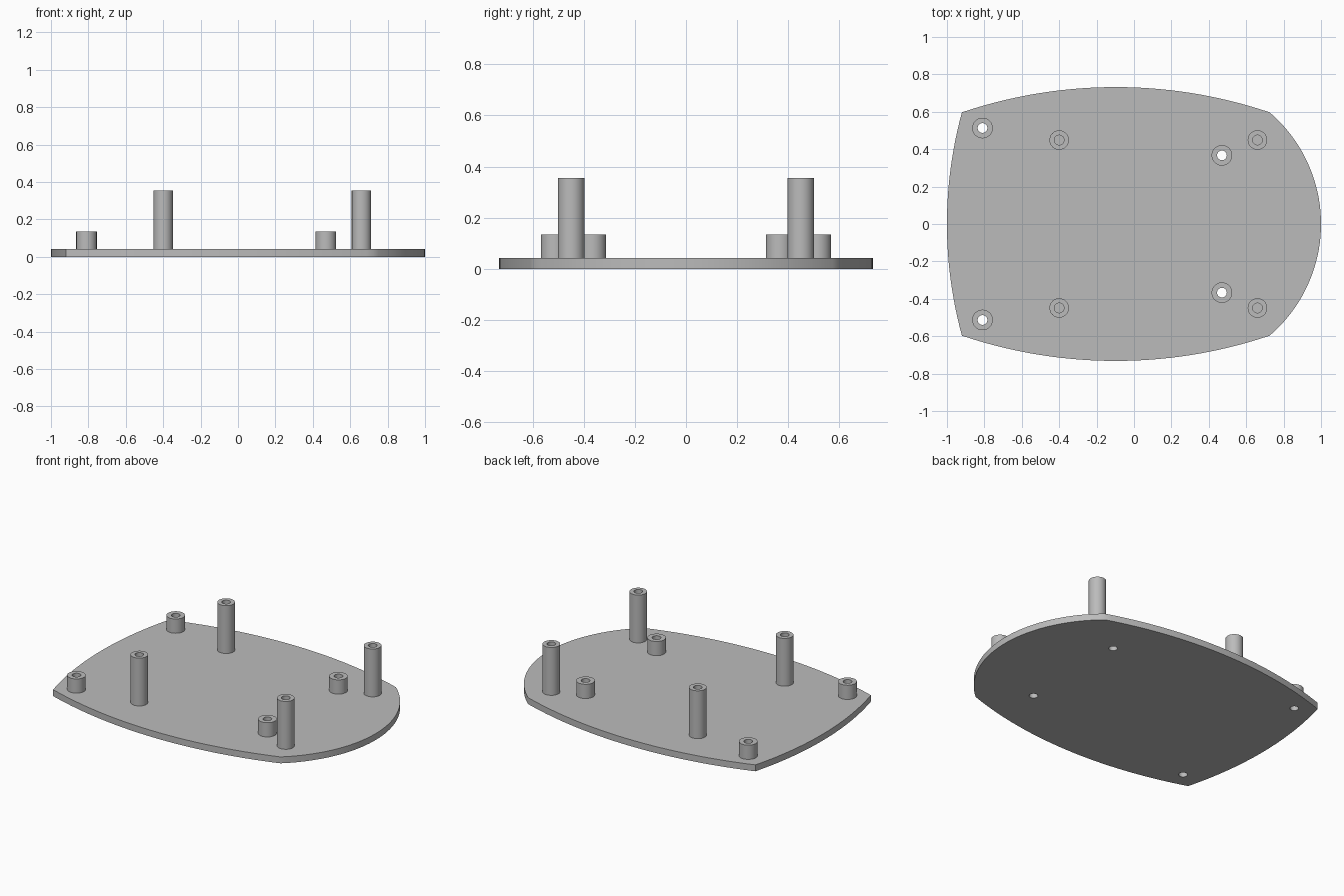
import bpy, bmesh, math
from mathutils import Vector

cube = bpy.data.objects.get("Cube")
if cube:
    bpy.data.objects.remove(cube, do_unlink=True)

PLATE_TOP = 0.042
HOLE_R = 0.026
SEGMENTS = 40
LOW_SPOTS = [(-0.81, 0.513), (0.47, 0.367)]
TALL_SPOTS = [(-0.40, 0.449), (0.66, 0.449)]

grey = bpy.data.materials.new("plain grey")
grey.use_nodes = True
grey.diffuse_color = (0.5, 0.5, 0.5, 1)
grey.node_tree.nodes["Principled BSDF"].inputs["Base Color"].default_value = (0.5, 0.5, 0.5, 1)


def arc(a, b, bulge, steps):
    """Points from a up to (not including) b on an arc bulging to the right of a-b."""
    a, b = Vector(a), Vector(b)
    half = (b - a).length / 2
    along = (b - a).normalized()
    out = Vector((along.y, -along.x))
    radius = (half * half + bulge * bulge) / (2 * bulge)
    centre = (a + b) / 2 + out * (bulge - radius)
    sweep = math.asin(half / radius)
    angles = [sweep * (2 * i / steps - 1) for i in range(steps)]
    return [centre + radius * (out * math.cos(t) + along * math.sin(t)) for t in angles]


def circle(x, y, r):
    turns = [math.tau * i / SEGMENTS for i in range(SEGMENTS)]
    return [Vector((x + r * math.cos(t), y + r * math.sin(t))) for t in turns]


def smooth(obj):
    bpy.ops.object.select_all(action="DESELECT")
    obj.select_set(True)
    bpy.context.view_layer.objects.active = obj
    bpy.ops.object.shade_smooth_by_angle(angle=math.radians(30))


def make_plate():
    """Curved-sided plate with the low standoff holes running through it."""
    back_r, back_l = (-0.92, 0.597), (0.725, 0.597)
    front_r, front_l = (-0.92, -0.597), (0.725, -0.597)
    outline = (arc(front_r, front_l, 0.135, 40) + arc(front_l, back_l, 0.275, 40)
               + arc(back_l, back_r, 0.135, 40) + arc(back_r, front_r, 0.08, 30))
    loops = [outline] + [circle(x, s * y, HOLE_R) for x, y in LOW_SPOTS for s in (1, -1)]

    curve = bpy.data.curves.new("plate_outline", "CURVE")
    curve.dimensions = "2D"
    curve.fill_mode = "BOTH"
    curve.extrude = PLATE_TOP / 2
    for loop in loops:
        spline = curve.splines.new("POLY")
        spline.points.add(len(loop) - 1)
        spline.use_cyclic_u = True
        for point, p in zip(spline.points, loop):
            point.co = (p.x, p.y, 0, 1)
    plate = bpy.data.objects.new("base_plate", curve)
    plate.location.z = PLATE_TOP / 2
    bpy.context.collection.objects.link(plate)
    bpy.ops.object.select_all(action="DESELECT")
    plate.select_set(True)
    bpy.context.view_layer.objects.active = plate
    bpy.ops.object.convert(target="MESH")

    # weld the caps to the walls
    bm = bmesh.new()
    bm.from_mesh(plate.data)
    bmesh.ops.remove_doubles(bm, verts=bm.verts, dist=1e-5)
    bmesh.ops.recalc_face_normals(bm, faces=bm.faces)
    bm.to_mesh(plate.data)
    bm.free()
    plate.data.materials.clear()
    plate.data.materials.append(grey)
    smooth(plate)


def make_standoff(name, x, y, radius, top, blind):
    """Hollow post turned from rings; a blind one has a floor in its bore."""
    profile = [(radius, PLATE_TOP), (radius, top), (HOLE_R, top), (HOLE_R, PLATE_TOP)]
    bm = bmesh.new()
    rings = [[bm.verts.new((p.x, p.y, z)) for p in circle(0, 0, r)] for r, z in profile]
    for low, high in zip(rings, rings[1:]):
        for i in range(SEGMENTS):
            j = (i + 1) % SEGMENTS
            bm.faces.new((low[i], low[j], high[j], high[i]))
    if blind:
        bm.faces.new(rings[-1])
    mesh = bpy.data.meshes.new(name)
    bm.to_mesh(mesh)
    bm.free()
    mesh.materials.append(grey)
    obj = bpy.data.objects.new(name, mesh)
    obj.location = (x, y, 0)
    bpy.context.collection.objects.link(obj)
    smooth(obj)


make_plate()
for side, s in (("back", 1), ("front", -1)):
    for end, (x, y) in zip(("right", "left"), LOW_SPOTS):
        make_standoff(f"low_standoff_{side}_{end}", x, s * y, 0.055, 0.135, False)
    for end, (x, y) in zip(("right", "left"), TALL_SPOTS):
        make_standoff(f"tall_standoff_{side}_{end}", x, s * y, 0.052, 0.355, True)
